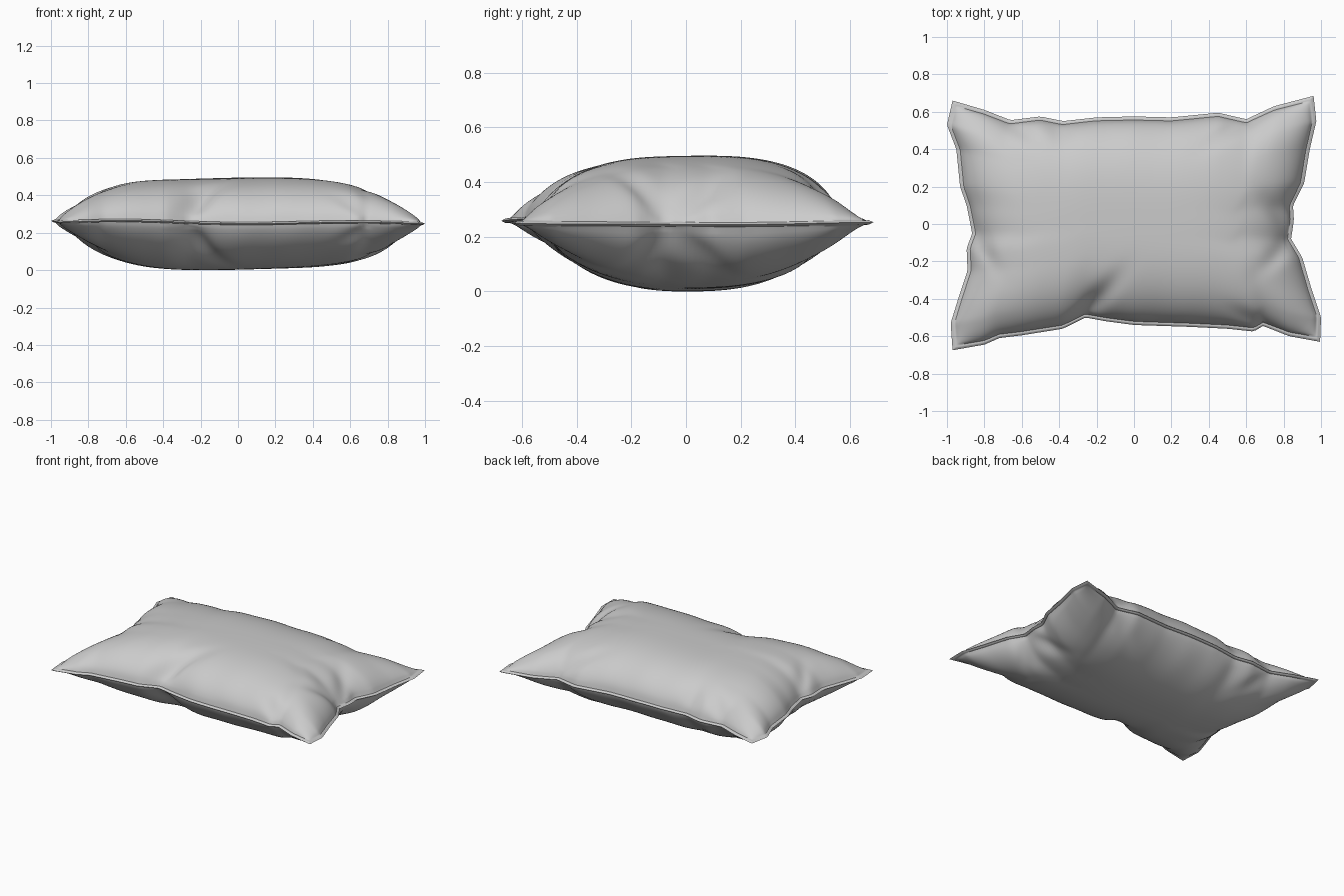
import bpy, bmesh
from math import sin, pi, exp, cos, radians

cube = bpy.data.objects.get("Cube")
if cube:
    bpy.data.objects.remove(cube)

# Seam outline: each side runs between two corners, along x or along y
FRONT = [(-.97, -.675), (-.8, -.645), (-.72, -.61), (-.6, -.595), (-.38, -.56),
         (-.26, -.5), (-.15, -.52), (0, -.54), (.3, -.55), (.5, -.56),
         (.64, -.575), (.69, -.545), (.83, -.6), (.995, -.63)]
BACK = [(-.97, .66), (-.8, .61), (-.66, .555), (-.5, .575), (-.38, .55),
        (-.2, .57), (0, .575), (.2, .57), (.45, .595), (.6, .56), (.75, .63), (.96, .685)]
LEFT_EDGE = [(-.97, -.675), (-.98, -.53), (-.94, -.4), (-.89, -.25), (-.895, -.13),
             (-.865, -.05), (-.895, .1), (-.93, .2), (-.95, .4), (-1, .53), (-.97, .66)]
RIGHT_EDGE = [(.995, -.63), (1, -.5), (.95, -.35), (.9, -.18), (.84, -.08),
              (.855, .02), (.85, .1), (.91, .22), (.94, .4), (.975, .55), (.96, .685)]

# Pinched creases: start x, start y, angle in degrees, length, width, strength
CREASES = [(-.27, -.5, 50, .2, .04, .5), (-.2, -.5, 95, .12, .05, .25),
           (.85, -.04, 130, .16, .04, .45), (.85, -.08, 225, .16, .04, .4),
           (-.87, -.05, 305, .16, .04, .4), (-.66, .56, 320, .15, .04, .35),
           (.6, .57, 215, .17, .04, .35), (.68, -.55, 150, .13, .04, .35),
           (-.4, .56, 280, .1, .05, .25)]
NX, NY = 120, 96
SEAM_Z = 0.253


def along(side, axis, t):
    """Point on a side at fraction t of its span on the given axis."""
    a, b = side[0][axis], side[-1][axis]
    value = a + (b - a) * t
    for p, q in zip(side, side[1:]):
        if value <= q[axis] + 1e-9:
            k = (value - p[axis]) / (q[axis] - p[axis])
            return tuple(p[i] + (q[i] - p[i]) * k for i in (0, 1))
    return side[-1]


def patch(s, t):
    """Blend the four sides into one surface patch."""
    f, b = along(FRONT, 0, s), along(BACK, 0, s)
    l, r = along(LEFT_EDGE, 1, t), along(RIGHT_EDGE, 1, t)
    return [(1 - t) * f[i] + t * b[i] + (1 - s) * l[i] + s * r[i]
            - (1 - s) * (1 - t) * FRONT[0][i] - s * (1 - t) * FRONT[-1][i]
            - (1 - s) * t * BACK[0][i] - s * t * BACK[-1][i] for i in (0, 1)]


def bulge(w, power, fullness):
    return max(0, 1 - abs(w) ** power) ** fullness


def puff(u, v, x, y, top):
    """Stuffing height above or below the seam."""
    a, b = u / 0.975, v / 0.965
    h = bulge(a, 5, .7) * (1 - .1 * u * u)
    h *= bulge(b, 3, .58) if top else bulge(b, 2.5, .72)
    for cx, cy, angle, length, width, strength in CREASES:
        dx, dy = cos(radians(angle)), sin(radians(angle))
        run = (x - cx) * dx + (y - cy) * dy
        off = (y - cy) * dx - (x - cx) * dy
        h *= 1 - strength * exp(-(off / width) ** 2 - (run / length) ** 2)
    # soft gathers along the seam
    h *= 1 + .06 * sin(23 * x + 2) * exp(-(1 - abs(v)) * 7) * (1 - u * u)
    h *= 1 + .06 * sin(27 * y + 1) * exp(-(1 - abs(u)) * 10) * (1 - v * v)
    # thin hem
    lip = .008 * min(1, (1 - max(abs(u), abs(v))) * 60)
    return lip + h * (.23 if top else .245)


def ease(k, n):
    return sin((2 * k / n - 1) * pi / 2)


# Pillow: upper and lower cloth panels joined along the seam
bm = bmesh.new()
for top in (True, False):
    rows = []
    for j in range(NY + 1):
        v = ease(j, NY)
        row = []
        for i in range(NX + 1):
            u = ease(i, NX)
            x, y = patch((u + 1) / 2, (v + 1) / 2)
            seam = SEAM_Z + .006 * sin(5 * x + 3 * y) - .006 * x
            h = puff(u, v, x, y, top)
            row.append(bm.verts.new((x, y, seam + (h if top else -h))))
        rows.append(row)
    for lo, hi in zip(rows, rows[1:]):
        for i in range(NX):
            bm.faces.new((lo[i], lo[i + 1], hi[i + 1], hi[i]))
rim = [v for v in bm.verts if v.is_boundary]
bmesh.ops.remove_doubles(bm, verts=rim, dist=1e-5)

# Relax the cloth slightly, then rest it on the ground
inner = [v for v in bm.verts if abs(v.co.z - SEAM_Z) > .03]
for _ in range(3):
    bmesh.ops.smooth_vert(bm, verts=inner, factor=.5,
                          use_axis_x=True, use_axis_y=True, use_axis_z=True)
bmesh.ops.recalc_face_normals(bm, faces=bm.faces)
low = min(v.co.z for v in bm.verts)
bmesh.ops.translate(bm, verts=bm.verts, vec=(0, 0, -low))

mesh = bpy.data.meshes.new("pillow")
bm.to_mesh(mesh)
bm.free()
pillow = bpy.data.objects.new("pillow", mesh)
bpy.context.collection.objects.link(pillow)

# Plain pale grey cloth
cloth = bpy.data.materials.new("pale_grey_cloth")
cloth.use_nodes = True
grey = (.6, .6, .6, 1)
cloth.diffuse_color = grey
cloth.node_tree.nodes["Principled BSDF"].inputs["Base Color"].default_value = grey
mesh.materials.append(cloth)

bpy.ops.object.select_all(action='DESELECT')
pillow.select_set(True)
bpy.context.view_layer.objects.active = pillow
bpy.ops.object.shade_smooth_by_angle(angle=radians(50))
